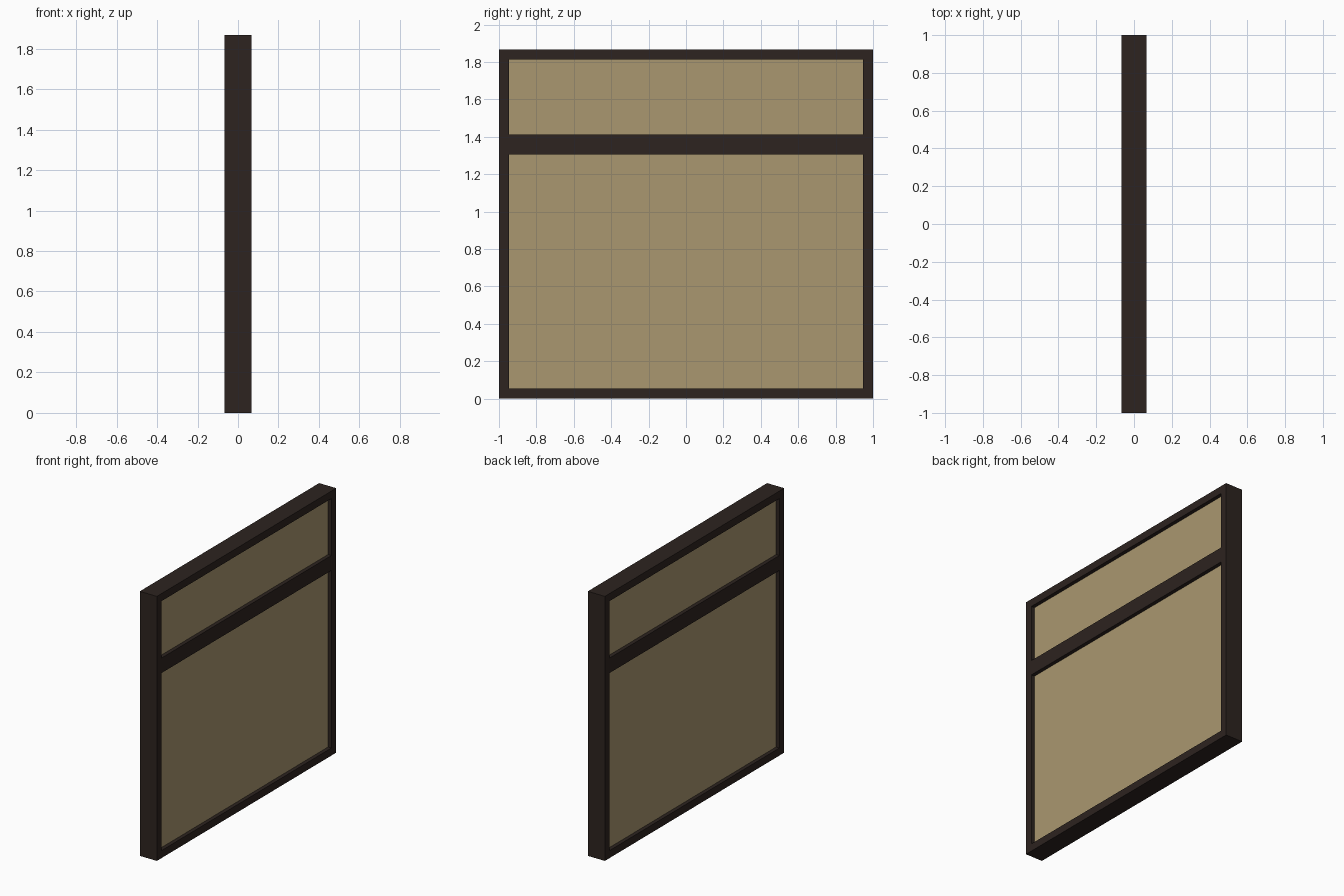
import bpy

if "Cube" in bpy.data.objects:
    bpy.data.objects.remove(bpy.data.objects["Cube"])

W, H, D = 2.0, 1.867, 0.1333      # overall width (y), height (z), depth (x)
B = 0.0533                        # frame bar width
RAIL_LO, RAIL_HI = 1.306, 1.412   # cross rail
PANEL_D = 0.08                    # panel thickness, recessed on both faces


def material(name, color):
    m = bpy.data.materials.new(name)
    m.diffuse_color = (*color, 1.0)
    m.use_nodes = True
    m.node_tree.nodes["Principled BSDF"].inputs["Base Color"].default_value = m.diffuse_color
    return m


def box(name, depth, y0, y1, z0, z1, mat):
    bpy.ops.mesh.primitive_cube_add(size=1, location=(0, (y0 + y1) / 2, (z0 + z1) / 2))
    ob = bpy.context.object
    ob.name = name
    ob.scale = (depth, y1 - y0, z1 - z0)
    bpy.ops.object.transform_apply(location=False, rotation=False, scale=True)
    ob.data.materials.append(mat)
    return ob


dark = material("dark_frame", (0.026, 0.017, 0.014))
tan = material("tan_panel", (0.40, 0.31, 0.16))

h = W / 2
inner = h - B

# Side stiles
box("left_stile", D, -h, -inner, 0, H, dark)
box("right_stile", D, inner, h, 0, H, dark)

# Horizontal rails between the stiles
for name, z0, z1 in (("bottom_rail", 0, B),
                     ("cross_rail", RAIL_LO, RAIL_HI),
                     ("top_rail", H - B, H)):
    box(name, D, -inner, inner, z0, z1, dark)

# Recessed panels
box("lower_panel", PANEL_D, -inner, inner, B, RAIL_LO, tan)
box("upper_panel", PANEL_D, -inner, inner, RAIL_HI, H - B, tan)
